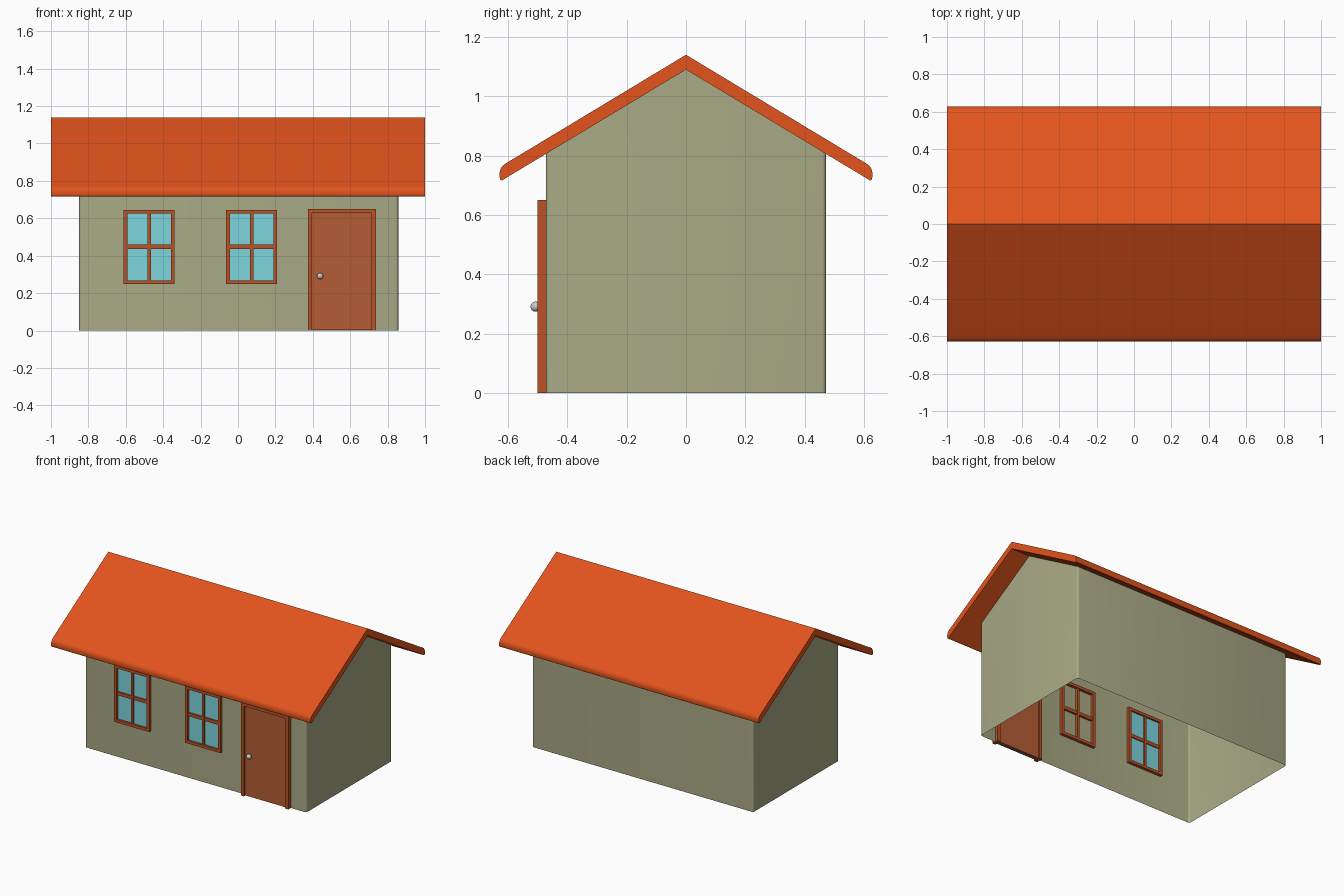
import bpy, bmesh, math

if "Cube" in bpy.data.objects:
    bpy.data.objects.remove(bpy.data.objects["Cube"])

def material(name, rgb):
    m = bpy.data.materials.new(name)
    m.diffuse_color = (*rgb, 1)
    m.use_nodes = True
    m.node_tree.nodes["Principled BSDF"].inputs["Base Color"].default_value = m.diffuse_color
    return m

ROOF = material("roof_orange", (0.76, 0.088, 0.012))
WALL = material("wall_olive", (0.40, 0.40, 0.24))
FRAME = material("frame_rust", (0.48, 0.085, 0.018))
DOOR = material("door_brown", (0.46, 0.11, 0.035))
GLASS = material("glass_blue", (0.21, 0.66, 0.73))

def finish(name, bm, mat=None, smooth=False):
    me = bpy.data.meshes.new(name)
    bm.normal_update()
    bm.to_mesh(me)
    bm.free()
    ob = bpy.data.objects.new(name, me)
    bpy.context.collection.objects.link(ob)
    if mat:
        me.materials.append(mat)
    if smooth:
        bpy.context.view_layer.objects.active = ob
        ob.select_set(True)
        bpy.ops.object.shade_smooth_by_angle(angle=math.radians(35))
        ob.select_set(False)
    return ob

def add_box(bm, x0, x1, y0, y1, z0, z1):
    vs = bmesh.ops.create_cube(bm, size=1)["verts"]
    for v in vs:
        v.co = (x0 + (v.co.x + .5) * (x1 - x0),
                y0 + (v.co.y + .5) * (y1 - y0),
                z0 + (v.co.z + .5) * (z1 - z0))

def boxes(name, mat, *dims):
    bm = bmesh.new()
    for d in dims:
        add_box(bm, *d)
    return finish(name, bm, mat)

# Walls: open shell with rounded corners, top edge follows the roof slope
CX, HX, HY, R = 0.004, 0.853, 0.472, 0.014
loop = []
for i, (sx, sy) in enumerate([(1, 1), (-1, 1), (-1, -1), (1, -1)]):
    for k in range(5):
        a = math.radians(90 * i + 22.5 * k)
        loop.append((CX + sx * (HX - R) + R * math.cos(a),
                     sy * (HY - R) + R * math.sin(a)))
    if i in (1, 3):
        loop.append((CX + (-HX if i == 1 else HX), 0))
bm = bmesh.new()
low = [bm.verts.new((x, y, 0)) for x, y in loop]
top = [bm.verts.new((x, y, 1.09 - 0.6 * abs(y))) for x, y in loop]
for i in range(len(loop)):
    j = (i + 1) % len(loop)
    bm.faces.new((low[i], low[j], top[j], top[i]))
finish("walls", bm, WALL, True)

# Roof: folded slab with rounded eaves, swept along x
upper = [(0.0, 1.14), (0.607, 0.774), (0.618, 0.766), (0.625, 0.756), (0.628, 0.744),
         (0.628, 0.727), (0.626, 0.719), (0.621, 0.716)]
ring = upper + [(0, 1.09)] + [(-y, z) for y, z in reversed(upper[1:])]
bm = bmesh.new()
ends = [[bm.verts.new((x, y, z)) for y, z in ring] for x in (-1, 1)]
n = len(ring)
for i in range(n):
    j = (i + 1) % n
    bm.faces.new((ends[0][i], ends[0][j], ends[1][j], ends[1][i]))
for e in ends:
    bm.faces.new(e)
bmesh.ops.recalc_face_normals(bm, faces=bm.faces)
finish("roof", bm, ROOF, True)

# Windows: frame with crossbars through the wall, glass panes inside it
def window(name, cx, glass_back):
    x0, x1, z0, z1, w = cx - 0.136, cx + 0.136, 0.248, 0.645, 0.02
    y0, y1 = -0.492, -0.452
    zc = 0.449
    boxes(name + "_frame", FRAME,
          (x0, x0 + w, y0, y1, z0, z1), (x1 - w, x1, y0, y1, z0, z1),
          (x0 + w, x1 - w, y0, y1, z0, z0 + w), (x0 + w, x1 - w, y0, y1, z1 - w, z1),
          (cx - 0.009, cx + 0.009, y0 + .003, y1 - .003, z0 + w, z1 - w),
          (x0 + w, x1 - w, y0 + .005, y1 - .005, zc - 0.012, zc + 0.012))
    boxes(name + "_glass", GLASS,
          (x0 + w, x1 - w, -0.478, glass_back, z0 + w, z1 - w))

window("left_window", -0.475, -0.464)
window("middle_window", 0.073, -0.474)

# Door: posts and lintel, recessed leaf, round knob
boxes("door_frame", FRAME,
      (0.373, 0.396, -0.5, -0.45, 0, 0.65), (0.714, 0.738, -0.5, -0.45, 0, 0.65),
      (0.396, 0.714, -0.5, -0.45, 0.628, 0.65))
boxes("door_leaf", DOOR, (0.396, 0.714, -0.49, -0.46, 0.004, 0.628))

bm = bmesh.new()
bmesh.ops.create_uvsphere(bm, u_segments=24, v_segments=12, radius=0.017)
bmesh.ops.translate(bm, vec=(0.439, -0.507, 0.291), verts=bm.verts)
finish("door_knob", bm, None, True)
